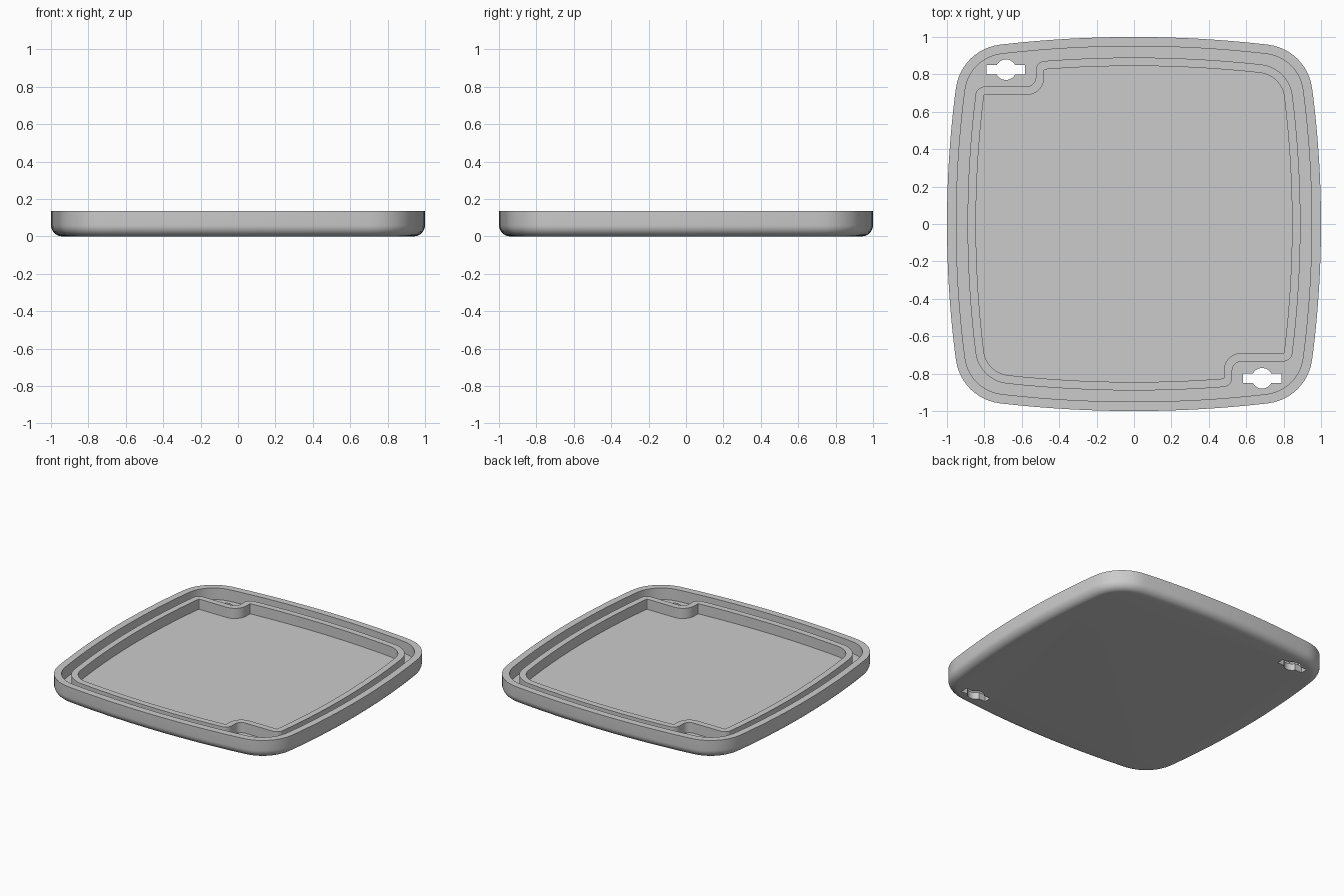
import bpy, bmesh, math
from mathutils import Vector

cube = bpy.data.objects.get("Cube")
if cube:
    bpy.data.objects.remove(cube, do_unlink=True)

HEIGHT, FLOOR, INNER_TOP = 0.135, 0.05, 0.125
SIDE_BOW, END_BOW = 0.09, 0.08

grey = bpy.data.materials.new("Plain grey")
grey.use_nodes = True
grey.diffuse_color = (0.6, 0.6, 0.6, 1)
grey.node_tree.nodes["Principled BSDF"].inputs["Base Color"].default_value = (0.6, 0.6, 0.6, 1)


def side(half, y):
    """Point on the bowed right side."""
    return Vector((half - SIDE_BOW * y * y, y))


def end(half, x):
    """Point on the bowed back end."""
    return Vector((x, half - END_BOW * x * x))


def bowed_half(half, reach, corner):
    """Right side, back right (point, radius) corner and back end."""
    steps = [i / 8 for i in range(-8, 9)]
    right = [(side(half, reach * s), 0) for s in steps]
    back = [(end(half, -reach * s), 0) for s in steps]
    return right + [corner] + back


def fillet(corners, count=12):
    """Round every corner that has a radius."""
    pts = []
    for i, (p, r) in enumerate(corners):
        if r == 0:
            pts.append(p)
            continue
        a = (corners[i - 1][0] - p).normalized()
        b = (corners[(i + 1) % len(corners)][0] - p).normalized()
        half_angle = a.angle(b) / 2
        centre = p + (a + b).normalized() * r / math.sin(half_angle)
        cut = r / math.tan(half_angle)
        start, stop = p + a * cut - centre, p + b * cut - centre
        sweep = start.angle_signed(stop)
        for k in range(count + 1):
            t = -sweep * k / count
            c, s = math.cos(t), math.sin(t)
            pts.append(centre + Vector((c * start.x - s * start.y, s * start.x + c * start.y)))
    return pts


def inset(pts, d):
    """Parallel curve a distance d inside a counter-clockwise outline."""
    out = []
    for i, p in enumerate(pts):
        e1 = (p - pts[i - 1]).normalized()
        e2 = (pts[(i + 1) % len(pts)] - p).normalized()
        normal = Vector((-e1.y - e2.y, e1.x + e2.x)).normalized()
        mitre = max(0.5, normal.dot(Vector((-e1.y, e1.x))))
        out.append(p + normal * d / mitre)
    return out


def build(name, outline, profile, closed=False):
    """Sweep an (inset, height) profile round the outline; cap it unless closed."""
    bm = bmesh.new()
    loops = [[bm.verts.new((p.x, p.y, z)) for p in inset(outline, d)] for d, z in profile]
    pairs = list(zip(loops, loops[1:]))
    if closed:
        pairs.append((loops[-1], loops[0]))
    else:
        bm.faces.new(loops[0][::-1])
        bm.faces.new(loops[-1])
    n = len(outline)
    for low, high in pairs:
        for i in range(n):
            j = (i + 1) % n
            bm.faces.new((low[i], low[j], high[j], high[i]))
    mesh = bpy.data.meshes.new(name)
    bm.to_mesh(mesh)
    bm.free()
    mesh.materials.append(grey)
    obj = bpy.data.objects.new(name, mesh)
    bpy.context.collection.objects.link(obj)
    return obj


def activate(obj):
    bpy.ops.object.select_all(action="DESELECT")
    obj.select_set(True)
    bpy.context.view_layer.objects.active = obj


def turned(corners):
    """Same corners after half a turn about the centre."""
    return [(-p, r) for p, r in corners]


# Tray with a rounded bottom edge and raised outer rim
right_half = bowed_half(1, 0.7, (Vector((0.922, 0.932)), 0.27))
left_corner = [(Vector((-0.922, 0.932)), 0.27)]
tray_outline = fillet(right_half + left_corner + turned(right_half) + turned(left_corner))
R = 0.06
profile = [(R - R * math.sin(a), R - R * math.cos(a))
           for a in (math.pi / 2 * k / 8 for k in range(9))]
profile += [(0, HEIGHT), (0.05, HEIGHT), (0.05, FLOOR)]
tray = build("tray", tray_outline, profile)

# Keyhole slots cut through the floor at two opposite corners
arc = [0.5 + (math.pi - 1) * k / 16 for k in range(17)]
bulge = [Vector((0.055 * math.cos(a), 0.055 * math.sin(a))) for a in arc]
half_slot = [Vector((0.103, 0.026))] + bulge + [Vector((-0.103, 0.026))]
slot = half_slot + [-p for p in half_slot]
for sign in (1, -1):
    centre = Vector((0.685, -0.825)) * sign
    cutter = build("slot_cutter", [p + centre for p in slot], [(0, -0.1), (0, 0.1)])
    cutter.hide_render = True
    mod = tray.modifiers.new("slot", "BOOLEAN")
    mod.operation, mod.solver, mod.object = "DIFFERENCE", "EXACT", cutter
    activate(tray)
    bpy.ops.object.modifier_apply(modifier=mod.name)
    bpy.data.objects.remove(cutter, do_unlink=True)

# Inner wall, stepping in around both slots
half = bowed_half(0.89, 0.68, (Vector((0.831, 0.831)), 0.19))
half = [(p, r) for p, r in half if p.x > -0.46 and p.y > -0.66]
notch = [(end(0.89, -0.525), 0.05),
         (Vector((-0.525, 0.735)), 0.05),
         (Vector((-0.842, 0.735)), 0.05)]
wall_outline = fillet(half + notch + turned(half) + turned(notch))
wall = build("inner_wall", wall_outline,
             [(0, FLOOR - 0.01), (0, INNER_TOP), (0.045, INNER_TOP), (0.045, FLOOR - 0.01)],
             closed=True)

for part in (tray, wall):
    activate(part)
    bpy.ops.object.shade_smooth_by_angle(angle=math.radians(30))
